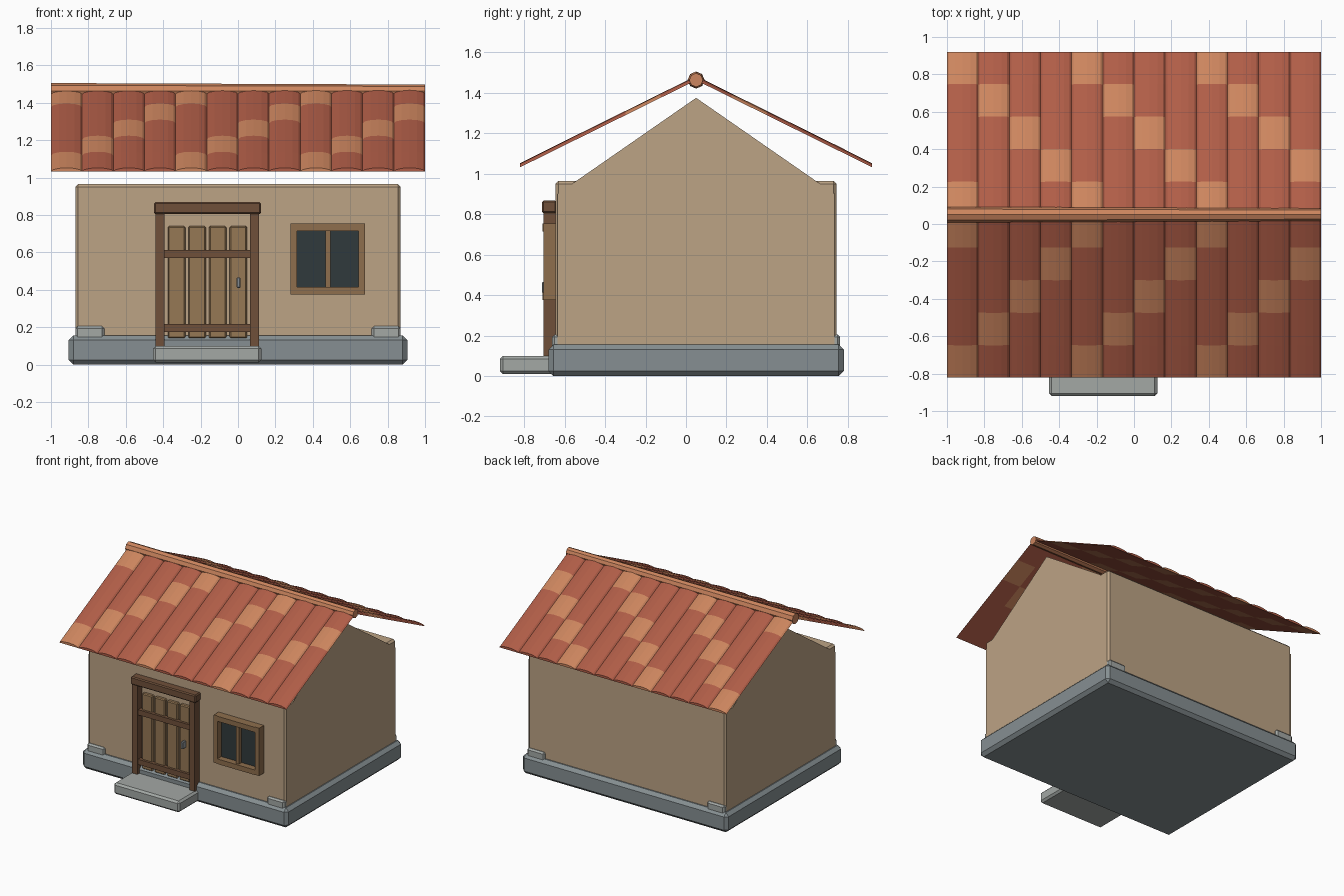
import bpy, bmesh, math

if "Cube" in bpy.data.objects:
    bpy.data.objects.remove(bpy.data.objects["Cube"])

CY = 0.05  # centre line of the house in y


def mat(name, r, g, b):
    m = bpy.data.materials.new(name)
    m.diffuse_color = [((c / 255 + 0.055) / 1.055) ** 2.4 for c in (r, g, b)] + [1]
    m.use_nodes = True
    m.node_tree.nodes["Principled BSDF"].inputs["Base Color"].default_value = m.diffuse_color
    return m


WALL = mat("plaster", 188, 163, 133)
STONE = mat("stone", 134, 143, 146)
PALE = mat("pale_stone", 163, 168, 165)
DARKWOOD = mat("dark_wood", 112, 80, 58)
WOOD = mat("wood", 150, 120, 85)
FRAME = mat("frame_wood", 142, 110, 77)
GLASS = mat("glass", 48, 58, 60)
METAL = mat("metal", 150, 155, 158)
TILE = mat("clay_tile", 176, 93, 71)
LIGHT = mat("light_clay_tile", 204, 133, 94)


def finish(name, bm, *mats):
    bmesh.ops.recalc_face_normals(bm, faces=bm.faces)
    me = bpy.data.meshes.new(name)
    bm.to_mesh(me)
    bm.free()
    for m in mats:
        me.materials.append(m)
    ob = bpy.data.objects.new(name, me)
    bpy.context.collection.objects.link(ob)
    return ob


def box(name, x, y, z, m, bevel=0.0):
    """Box from (min, max) ranges, with an optional one-step chamfer."""
    bm = bmesh.new()
    bmesh.ops.create_cube(bm, size=1)
    for v in bm.verts:
        v.co = [lo + (c + 0.5) * (hi - lo) for c, (lo, hi) in zip(v.co, (x, y, z))]
    if bevel:
        bmesh.ops.bevel(bm, geom=bm.edges[:], offset=bevel, segments=1, affect='EDGES')
    return finish(name, bm, m)


# Base, walls and step
box("foundation", (-0.905, 0.905), (-0.68, 0.78), (0, 0.155), STONE, 0.025)
box("walls", (-0.87, 0.87), (-0.645, 0.745), (0.13, 0.965), WALL, 0.015)
box("door_step", (-0.455, 0.125), (-0.92, -0.62), (0.01, 0.1), PALE, 0.015)

# Thin gable end panels
for side, s in (("left", -1), ("right", 1)):
    bm = bmesh.new()
    pts = [(-0.685, 0.15), (0.685, 0.15), (0.685, 0.9), (0, 1.375), (-0.685, 0.9)]
    bm.faces.new([bm.verts.new((s * 0.872, CY + s * y, z)) for y, z in pts])
    me_ob = finish(side + "_gable", bm, WALL)
    if me_ob.data.polygons[0].normal.x * s < 0:
        me_ob.data.flip_normals()

# Corner stones
for xs in (-1, 1):
    for ys in (-1, 1):
        x = sorted((xs * 0.715, xs * 0.869))
        y = sorted((CY + ys * 0.61, CY + ys * 0.712))
        box("corner_stone", x, y, (0.135, 0.205), PALE, 0.012)

# Door: planks, rails, posts, lintel, handle
for i in range(4):
    x = -0.375 + i * 0.11
    box("door_plank", (x, x + 0.093), (-0.675, -0.64), (0.14, 0.74), WOOD, 0.007)
for z in (0.175, 0.57):
    box("door_rail", (-0.395, 0.065), (-0.695, -0.66), (z, z + 0.042), DARKWOOD)
for x in (-0.44, 0.065):
    box("door_post", (x, x + 0.047), (-0.705, -0.64), (0.095, 0.815), DARKWOOD)
box("door_lintel", (-0.45, 0.123), (-0.712, -0.64), (0.805, 0.868), DARKWOOD, 0.008)
box("door_handle", (-0.007, 0.013), (-0.712, -0.67), (0.41, 0.466), METAL, 0.004)

# Window: glass, outer frame, mullion
box("window_glass", (0.3, 0.66), (-0.66, -0.635), (0.4, 0.73), GLASS)
for x in (0.28, 0.645):
    box("window_side", (x, x + 0.035), (-0.705, -0.64), (0.375, 0.755), FRAME)
for z in (0.375, 0.715):
    box("window_bar", (0.315, 0.645), (-0.71, -0.64), (z, z + 0.04), FRAME)
box("window_mullion", (0.468, 0.494), (-0.695, -0.64), (0.415, 0.715), FRAME)


# Roof slopes: arched tile columns with a diagonal pattern of lighter tiles
def roof_slope(name, s, cols=12, rows=5, arch=6, rise=0.022):
    bm = bmesh.new()
    w, run, drop = 2 / cols, 0.87, 0.43
    ln = math.hypot(run, drop)
    ny, nz = drop / ln, run / ln  # slope normal
    for c in range(cols):
        cx = -1 + (c + 0.5) * w
        loops = []
        for r in range(rows + 1):
            d = 1 - r / rows  # row 0 lies at the eave
            ring = []
            for k in range(arch + 1):
                a = math.pi * k / arch
                h = rise * math.sin(a)
                y = run * d + h * ny * 0.3
                z = 1.462 - drop * d + h * nz
                ring.append(bm.verts.new((cx - w / 2 * math.cos(a), CY + s * min(y, run), z)))
            loops.append(ring)
        for r in range(rows):
            a, b = loops[r], loops[r + 1]
            for k in range(arch + 1):
                j = (k + 1) % (arch + 1)
                f = bm.faces.new((a[k], a[j], b[j], b[k]))
                f.material_index = int((c - r) % 4 == 0)
        bm.faces.new(loops[0]).material_index = int(c % 4 == 0)
        bm.faces.new(loops[-1])
    return finish(name, bm, TILE, LIGHT)


roof_slope("front_roof", -1)
roof_slope("back_roof", 1)

# Ridge: slightly tapered eight-sided pole
bm = bmesh.new()
bmesh.ops.create_cone(bm, cap_ends=True, segments=8, radius1=0.042, radius2=0.034, depth=2)
ridge = finish("roof_ridge", bm, LIGHT)
ridge.rotation_euler = (0, math.pi / 2, 0)
ridge.location = (0, CY, 1.463)
